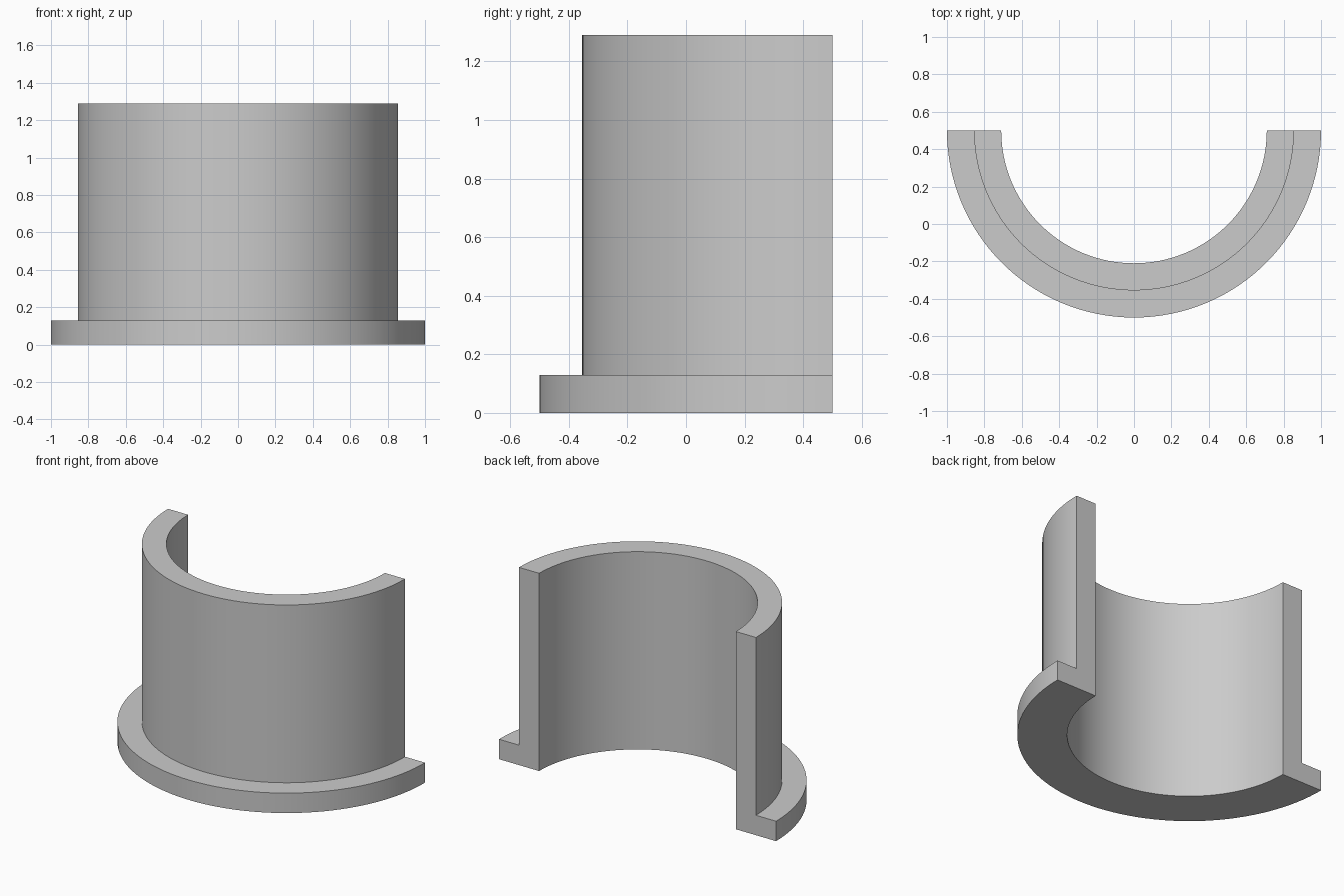
import bpy, bmesh, math

if "Cube" in bpy.data.objects:
    bpy.data.objects.remove(bpy.data.objects["Cube"])

SEGMENTS = 64
CENTRE_Y = 0.5
R_IN, R_WALL, R_FLANGE = 0.71, 0.855, 1.0
H_FLANGE, H_TOP = 0.13, 1.29

# L-shaped cross-section (radius, height)
profile = [(R_IN, 0), (R_FLANGE, 0), (R_FLANGE, H_FLANGE),
           (R_WALL, H_FLANGE), (R_WALL, H_TOP), (R_IN, H_TOP)]

# Half revolution around the vertical axis, open towards the back
bm = bmesh.new()
rings = []
for i in range(SEGMENTS + 1):
    a = math.pi + math.pi * i / SEGMENTS
    rings.append([bm.verts.new((r * math.cos(a), CENTRE_Y + r * math.sin(a), z))
                  for r, z in profile])
n = len(profile)
for a, b in zip(rings, rings[1:]):
    for k in range(n):
        m = (k + 1) % n
        bm.faces.new((a[k], b[k], b[m], a[m]))

# Flat cut ends
bm.faces.new(rings[0])
bm.faces.new(rings[-1][::-1])
bmesh.ops.recalc_face_normals(bm, faces=bm.faces[:])

mesh = bpy.data.meshes.new("half_flanged_bushing")
bm.to_mesh(mesh)
bm.free()
bushing = bpy.data.objects.new("half_flanged_bushing", mesh)
bpy.context.collection.objects.link(bushing)

grey = bpy.data.materials.new("grey")
grey.diffuse_color = (0.6, 0.6, 0.6, 1)
grey.use_nodes = True
grey.node_tree.nodes["Principled BSDF"].inputs["Base Color"].default_value = grey.diffuse_color
mesh.materials.append(grey)

# Smooth curved walls, sharp rims
bpy.context.view_layer.objects.active = bushing
bushing.select_set(True)
bpy.ops.object.shade_smooth_by_angle(angle=math.radians(30))
